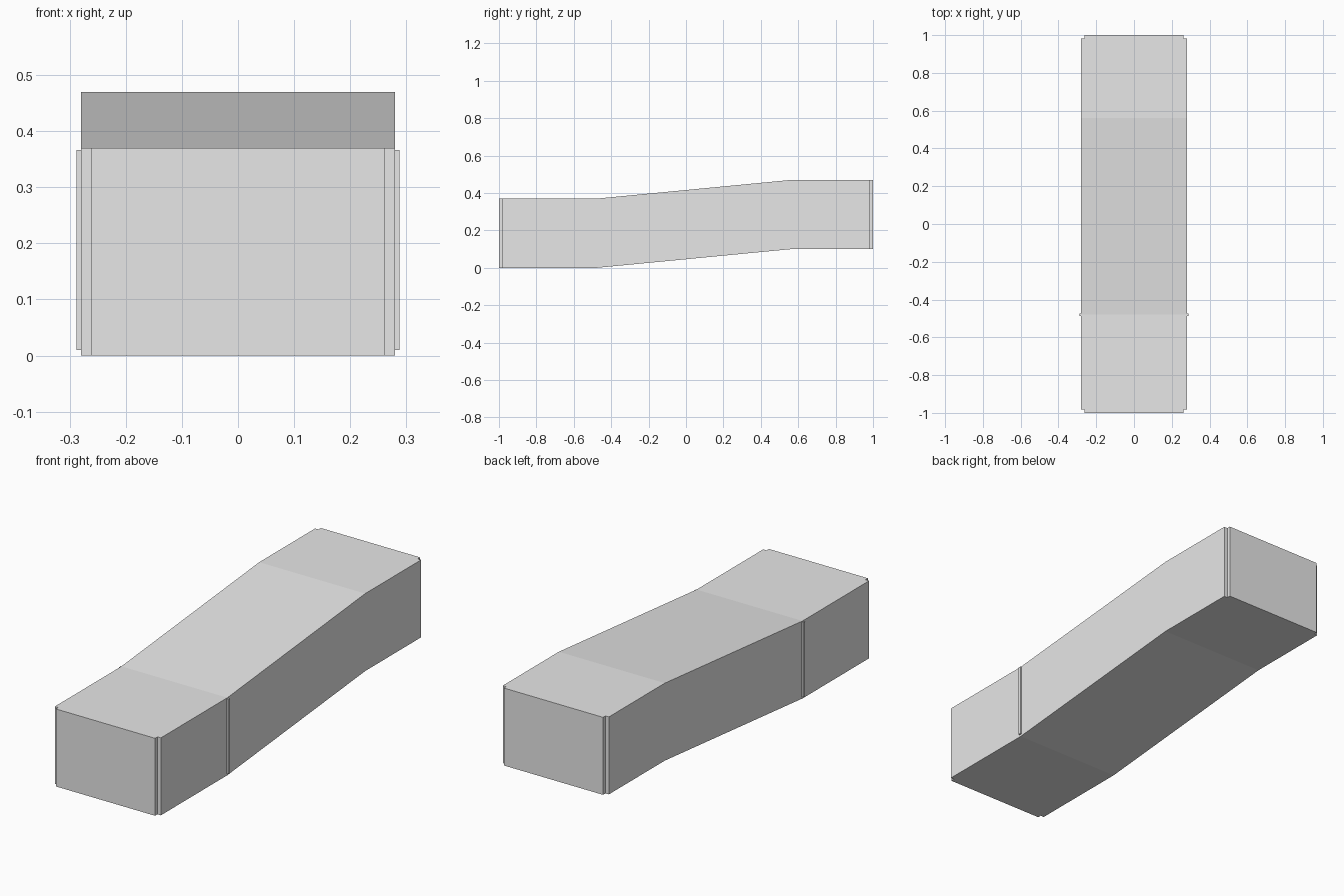
import bpy
import bmesh

cube = bpy.data.objects.get("Cube")
if cube:
    bpy.data.objects.remove(cube, do_unlink=True)

# One flat colour for the whole model
grey = bpy.data.materials.new("light_grey")
grey.use_nodes = True
grey.diffuse_color = (0.8, 0.8, 0.8, 1)
grey.node_tree.nodes["Principled BSDF"].inputs["Base Color"].default_value = (0.8, 0.8, 0.8, 1)


def extrude_profile(name, profile, x0, x1):
    """Extrude a closed (y, z) outline along x."""
    bm = bmesh.new()
    face = bm.faces.new([bm.verts.new((x0, y, z)) for y, z in profile])
    ext = bmesh.ops.extrude_face_region(bm, geom=[face])
    verts = [v for v in ext["geom"] if isinstance(v, bmesh.types.BMVert)]
    bmesh.ops.translate(bm, vec=(x1 - x0, 0, 0), verts=verts)
    bmesh.ops.recalc_face_normals(bm, faces=bm.faces)
    mesh = bpy.data.meshes.new(name)
    bm.to_mesh(mesh)
    bm.free()
    mesh.materials.append(grey)
    obj = bpy.data.objects.new(name, mesh)
    bpy.context.collection.objects.link(obj)
    return obj


def box(name, x, y, z):
    """Box from (min, max) pairs."""
    outline = [(y[0], z[0]), (y[1], z[0]), (y[1], z[1]), (y[0], z[1])]
    return extrude_profile(name, outline, *x)


HEIGHT, RISE = 0.37, 0.1
HALF_W, PANEL_W = 0.28, 0.262
END, BEND_FRONT, BEND_BACK = 0.982, -0.48, 0.56

# Cranked duct body: level, sloped, level
floor = [(-END, 0), (BEND_FRONT, 0), (BEND_BACK, RISE), (END, RISE)]
roof = [(y, z + HEIGHT) for y, z in reversed(floor)]
extrude_profile("tunnel_body", floor + roof, -HALF_W, HALF_W)

# Narrower end panels standing slightly proud of the body
box("front_end_panel", (-PANEL_W, PANEL_W), (-1, -END), (0, HEIGHT))
box("back_end_panel", (-PANEL_W, PANEL_W), (END, 1), (RISE, RISE + HEIGHT))

# Thin upright strips over the front bend, one on each side
for side, s in (("left", 1), ("right", -1)):
    box(side + "_joint_strip", sorted((s * (HALF_W - 0.005), s * 0.288)),
        (BEND_FRONT - 0.007, BEND_FRONT + 0.007), (0.01, 0.366))
